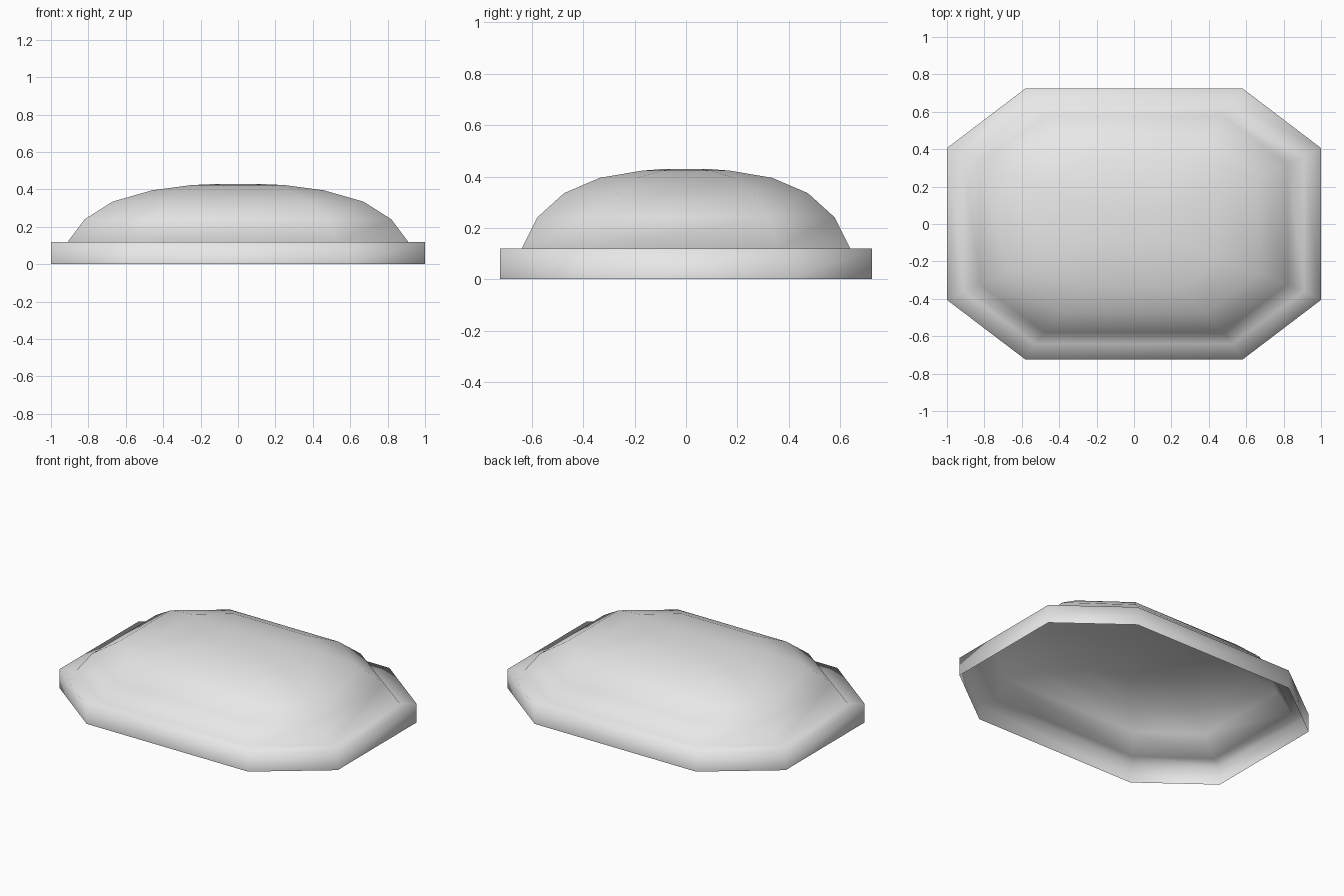
import bpy
import bmesh

# Remove the default cube
cube = bpy.data.objects.get("Cube")
if cube:
    bpy.data.objects.remove(cube, do_unlink=True)

# Single grey material
grey = bpy.data.materials.new("light grey")
grey.use_nodes = True
colour = (0.8, 0.8, 0.8, 1)
grey.diffuse_color = colour
grey.node_tree.nodes["Principled BSDF"].inputs["Base Color"].default_value = colour

# Profile of the shell: half width, half depth, height of each ring
RINGS = [
    (1.0, 0.725, 0.0), (1.0, 0.725, 0.12),      # upright rim
    (0.91, 0.64, 0.12),                         # ledge
    (0.82, 0.58, 0.24), (0.67, 0.475, 0.335),   # dome side
    (0.46, 0.335, 0.395), (0.25, 0.17, 0.423),  # dome top
    (0.1, 0.08, 0.43),
]
CUT_X, CUT_Y = 0.58, 0.56  # where the corners of the octagon are cut


def octagon(bm, half_x, half_y, z):
    """One ring of eight vertices, anticlockwise from above."""
    quarter = [(1, CUT_Y), (CUT_X, 1)]
    corners = quarter + [(-x, y) for x, y in reversed(quarter)]
    corners += [(-x, -y) for x, y in corners]
    return [bm.verts.new((x * half_x, y * half_y, z)) for x, y in corners]


# Open-bottomed domed lid, bridged ring by ring and closed at the crown
bm = bmesh.new()
loops = [octagon(bm, *ring) for ring in RINGS]
for low, high in zip(loops, loops[1:]):
    for i in range(len(low)):
        j = (i + 1) % len(low)
        bm.faces.new((low[i], low[j], high[j], high[i]))
bm.faces.new(loops[-1])
for face in bm.faces:
    face.smooth = True

mesh = bpy.data.meshes.new("domed_lid")
bm.to_mesh(mesh)
bm.free()
mesh.materials.append(grey)
lid = bpy.data.objects.new("domed_lid", mesh)
bpy.context.collection.objects.link(lid)
